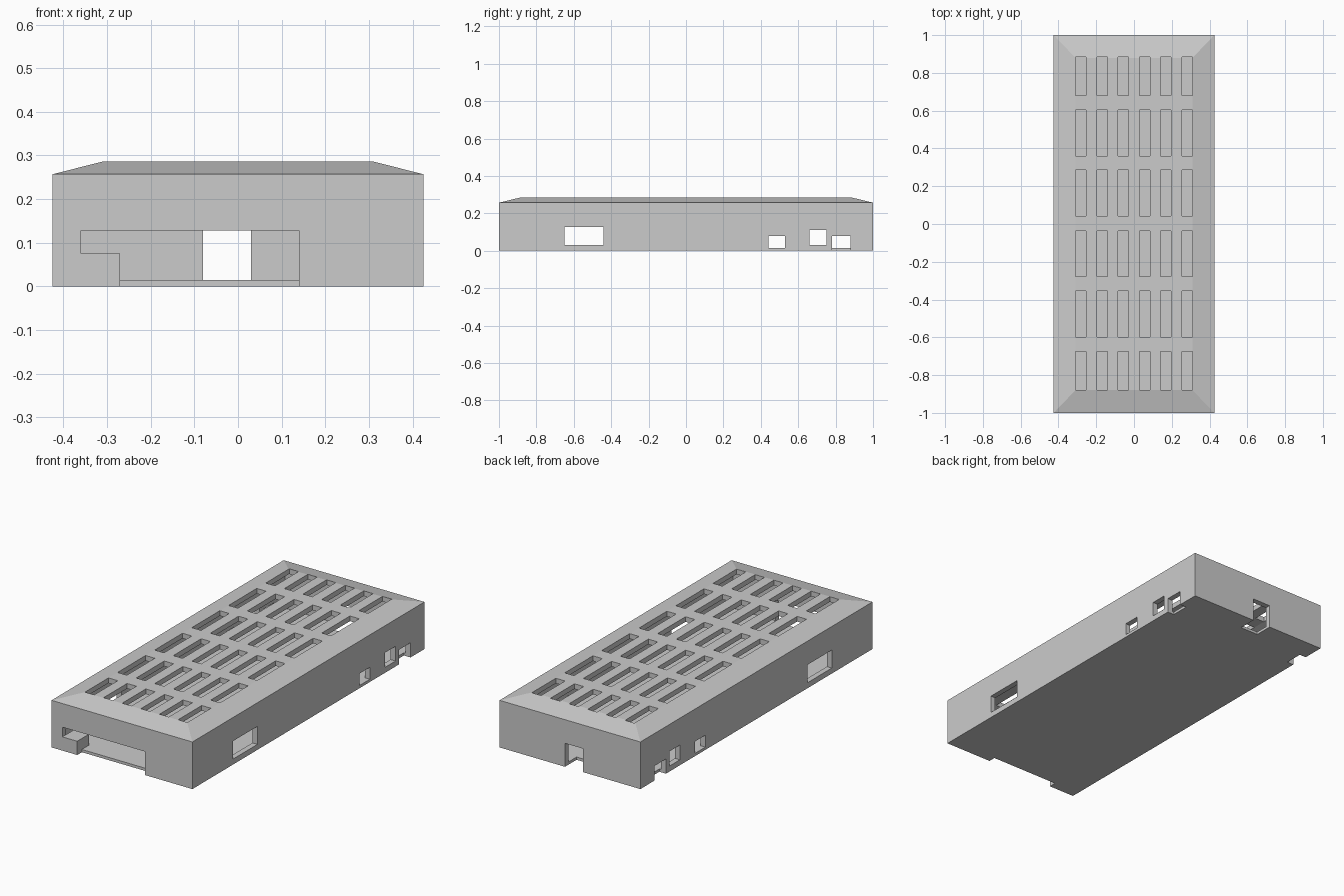
import bpy, bmesh

if "Cube" in bpy.data.objects:
    bpy.data.objects.remove(bpy.data.objects["Cube"])

HX, HY = 0.425, 1.0      # outer half sizes
SEAM = 0.128             # height where lid meets base
WALL = 0.03


def mesh_object(name, bm):
    bmesh.ops.recalc_face_normals(bm, faces=bm.faces)
    me = bpy.data.meshes.new(name)
    bm.to_mesh(me)
    bm.free()
    ob = bpy.data.objects.new(name, me)
    bpy.context.collection.objects.link(ob)
    return ob


def add_box(bm, x0, x1, y0, y1, z0, z1):
    geo = bmesh.ops.create_cube(bm, size=1)
    for v in geo["verts"]:
        v.co = ((x0 + x1) / 2 + v.co.x * (x1 - x0),
                (y0 + y1) / 2 + v.co.y * (y1 - y0),
                (z0 + z1) / 2 + v.co.z * (z1 - z0))


def boxes(name, items):
    bm = bmesh.new()
    for b in items:
        add_box(bm, *b)
    return mesh_object(name, bm)


def shell(name, rings):
    """Stack of rectangular rings (half x, half y, z) closed at both ends."""
    bm = bmesh.new()
    loops = [[bm.verts.new((sx * hx, sy * hy, z))
              for sx, sy in ((-1, -1), (1, -1), (1, 1), (-1, 1))]
             for hx, hy, z in rings]
    for a, b in zip(loops, loops[1:]):
        for i in range(4):
            j = (i + 1) % 4
            bm.faces.new((a[i], a[j], b[j], b[i]))
    bm.faces.new(loops[0])
    bm.faces.new(loops[-1])
    return mesh_object(name, bm)


def cut(target, cutter):
    mod = target.modifiers.new("cut", "BOOLEAN")
    mod.operation = "DIFFERENCE"
    mod.solver = "EXACT"
    mod.object = cutter
    bpy.context.view_layer.objects.active = target
    bpy.ops.object.modifier_apply(modifier=mod.name)
    bpy.data.objects.remove(cutter)


# Lid: hollow cap, top edges chamfered to a raised flat panel
lid = shell("lid", [
    (HX - WALL, HY - WALL, SEAM), (HX, HY, SEAM), (HX, HY, 0.257),
    (0.31, 0.88, 0.286), (0.30, 0.87, 0.262), (HX - WALL, HY - WALL, 0.238),
    (HX - WALL, HY - WALL, SEAM)][1:4])
cut(lid, shell("lid_cavity", [
    (HX - WALL, HY - WALL, SEAM - 0.05), (HX - WALL, HY - WALL, 0.232),
    (0.31, 0.88, 0.258)]))

# Ventilation slots: six rows of six
rows = [(-0.878, -0.675), (-0.597, -0.355), (-0.277, -0.037),
        (0.043, 0.285), (0.36, 0.603), (0.68, 0.885)]
pitch, width = 0.1125, 0.056
cut(lid, boxes("slot_cutter", [
    (-0.309 + i * pitch, -0.309 + i * pitch + width, y0, y1, 0.2, 0.35)
    for y0, y1 in rows for i in range(6)]))

# Base tray: thin floor and perimeter wall
base = boxes("base_tray", [(-HX, HX, -HY, HY, 0, SEAM)])
cut(base, boxes("tray_cavity", [(-HX + WALL, HX - WALL, -HY + WALL, HY - WALL,
                                 0.015, SEAM + 0.1)]))

# Port openings in the base walls
D = WALL + 0.01
T = SEAM + 0.05
ports = [
    (-0.36, 0.14, -HY - 0.05, -HY + D, -0.05, T),     # front opening
    (-0.08, 0.03, HY - 0.1, HY + 0.05, -0.05, T),     # rear cable notch
]
for s in (-1, 1):
    xa, xb = sorted((s * (HX - D), s * (HX + 0.05)))
    ports += [(xa, xb, 0.78, 0.88, -0.05, 0.08),
              (xa, xb, 0.66, 0.75, 0.03, 0.11),
              (xa, xb, 0.44, 0.53, 0.015, 0.08),
              (xa, xb, -0.65, -0.44, 0.03, T)]
cut(base, boxes("port_cutter", ports))

# Small block at the left of the front opening
boxes("front_block", [(-0.36, -0.27, -HY, -0.9, 0, 0.075)])
